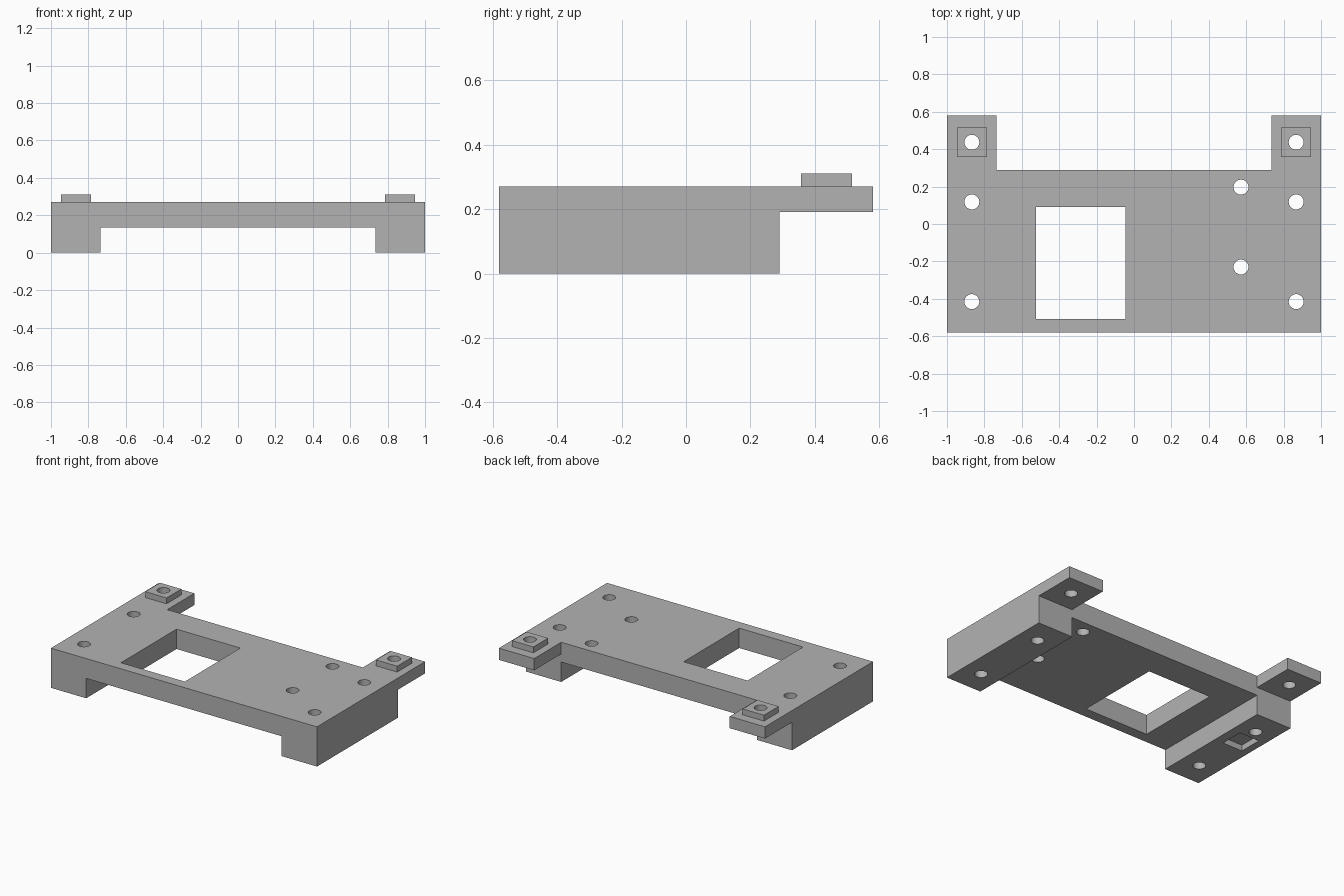
import bpy

default = bpy.data.objects.get("Cube")
if default:
    bpy.data.objects.remove(default, do_unlink=True)

grey = bpy.data.materials.new("plain grey")
grey.use_nodes = True
colour = (0.45, 0.45, 0.45, 1)
grey.diffuse_color = colour
grey.node_tree.nodes["Principled BSDF"].inputs["Base Color"].default_value = colour

HOLE_R = 0.04
LEG_IN, BACK, DEPTH = 0.735, 0.29, 0.58
TOP, PLATE_Z, TAB_Z = 0.27, 0.135, 0.19


def extrude(name, outline, z0, z1):
    """Solid prism from a counter-clockwise outline."""
    n = len(outline)
    verts = [(x, y, z) for z in (z0, z1) for x, y in outline]
    faces = [list(reversed(range(n))), list(range(n, 2 * n))]
    faces += [[i, (i + 1) % n, (i + 1) % n + n, i + n] for i in range(n)]
    mesh = bpy.data.meshes.new(name)
    mesh.from_pydata(verts, [], faces)
    mesh.materials.append(grey)
    obj = bpy.data.objects.new(name, mesh)
    bpy.context.collection.objects.link(obj)
    return obj


def box(name, x0, x1, y0, y1, z0, z1):
    return extrude(name, [(x0, y0), (x1, y0), (x1, y1), (x0, y1)], z0, z1)


def drill(x, y):
    bpy.ops.mesh.primitive_cylinder_add(vertices=32, radius=HOLE_R, depth=1, location=(x, y, 0.15))
    bpy.context.object.name = "hole_cutter"
    return bpy.context.object


def boolean(target, tool, operation):
    mod = target.modifiers.new(operation.lower(), "BOOLEAN")
    mod.operation, mod.solver, mod.object = operation, "EXACT", tool
    bpy.context.view_layer.objects.active = target
    bpy.ops.object.modifier_apply(modifier=mod.name)
    bpy.data.objects.remove(tool, do_unlink=True)


# Plate outline with two rear tabs
bracket = extrude("mounting_bracket", [
    (-1, -DEPTH), (1, -DEPTH), (1, DEPTH), (LEG_IN, DEPTH),
    (LEG_IN, BACK), (-LEG_IN, BACK), (-LEG_IN, DEPTH), (-1, DEPTH)], 0, TOP)

# Space between the legs, and under the tabs
boolean(bracket, box("channel", -LEG_IN, LEG_IN, -1, 1, -1, PLATE_Z), "DIFFERENCE")
boolean(bracket, box("tab_clearance", -2, 2, BACK, 1, -1, TAB_Z), "DIFFERENCE")

# Square raised pads on the tabs
for side in (-1, 1):
    x = side * 0.867
    boolean(bracket, box("pad", x - 0.08, x + 0.08, 0.357, 0.515, TOP - 0.03, 0.31), "UNION")

# Window and shallow socket under the right leg
boolean(bracket, box("window", -0.525, -0.045, -0.507, 0.09, -1, 1), "DIFFERENCE")
boolean(bracket, box("socket", -0.95, -0.8, -0.11, 0.05, -1, 0.04), "DIFFERENCE")

# Screw holes
spots = [(s * 0.867, y) for s in (-1, 1) for y in (-0.415, 0.118, 0.437)]
for x, y in spots + [(0.572, 0.197), (0.572, -0.23)]:
    boolean(bracket, drill(x, y), "DIFFERENCE")

bpy.ops.object.select_all(action="DESELECT")
bracket.select_set(True)
bpy.context.view_layer.objects.active = bracket
bpy.ops.object.shade_smooth_by_angle()
